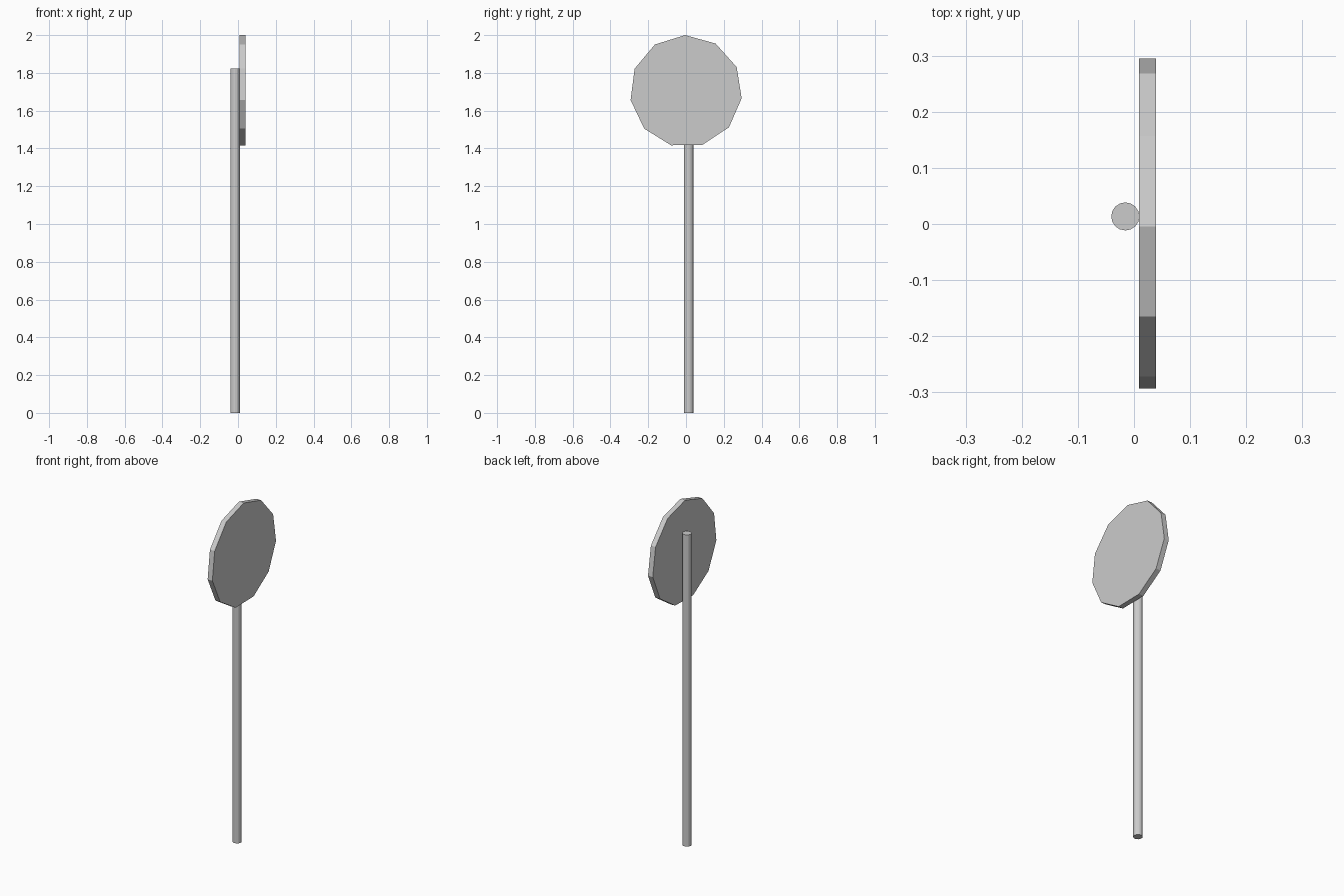
import bpy, bmesh
from math import sin, cos, pi, radians

if "Cube" in bpy.data.objects:
    bpy.data.objects.remove(bpy.data.objects["Cube"])


def prism(name, outline, offset):
    """Extrude a flat outline by an offset vector into a solid."""
    bm = bmesh.new()
    face = bm.faces.new([bm.verts.new(p) for p in outline])
    ext = bmesh.ops.extrude_face_region(bm, geom=[face], use_keep_orig=True)
    moved = [g for g in ext["geom"] if isinstance(g, bmesh.types.BMVert)]
    bmesh.ops.translate(bm, verts=moved, vec=offset)
    bmesh.ops.recalc_face_normals(bm, faces=bm.faces)
    mesh = bpy.data.meshes.new(name)
    bm.to_mesh(mesh)
    bm.free()
    obj = bpy.data.objects.new(name, mesh)
    bpy.context.collection.objects.link(obj)
    return obj


def ring(sides, radius, start=0.0):
    """Points of a regular polygon, centred on the origin."""
    return [(radius * cos(start + 2 * pi * i / sides),
             radius * sin(start + 2 * pi * i / sides)) for i in range(sides)]


# Round upright post, standing just behind the panel
post = prism("post",
             [(-0.0155 + x, 0.0135 + y, 0) for x, y in ring(16, 0.025)],
             (0, 0, 1.822))

# Eleven-sided sign panel facing +x, turned by about one degree
panel = prism("sign_panel",
              [(0.009, y, 1.703 + z) for y, z in ring(11, 0.297, radians(90.9))],
              (0.0305, 0, 0))
